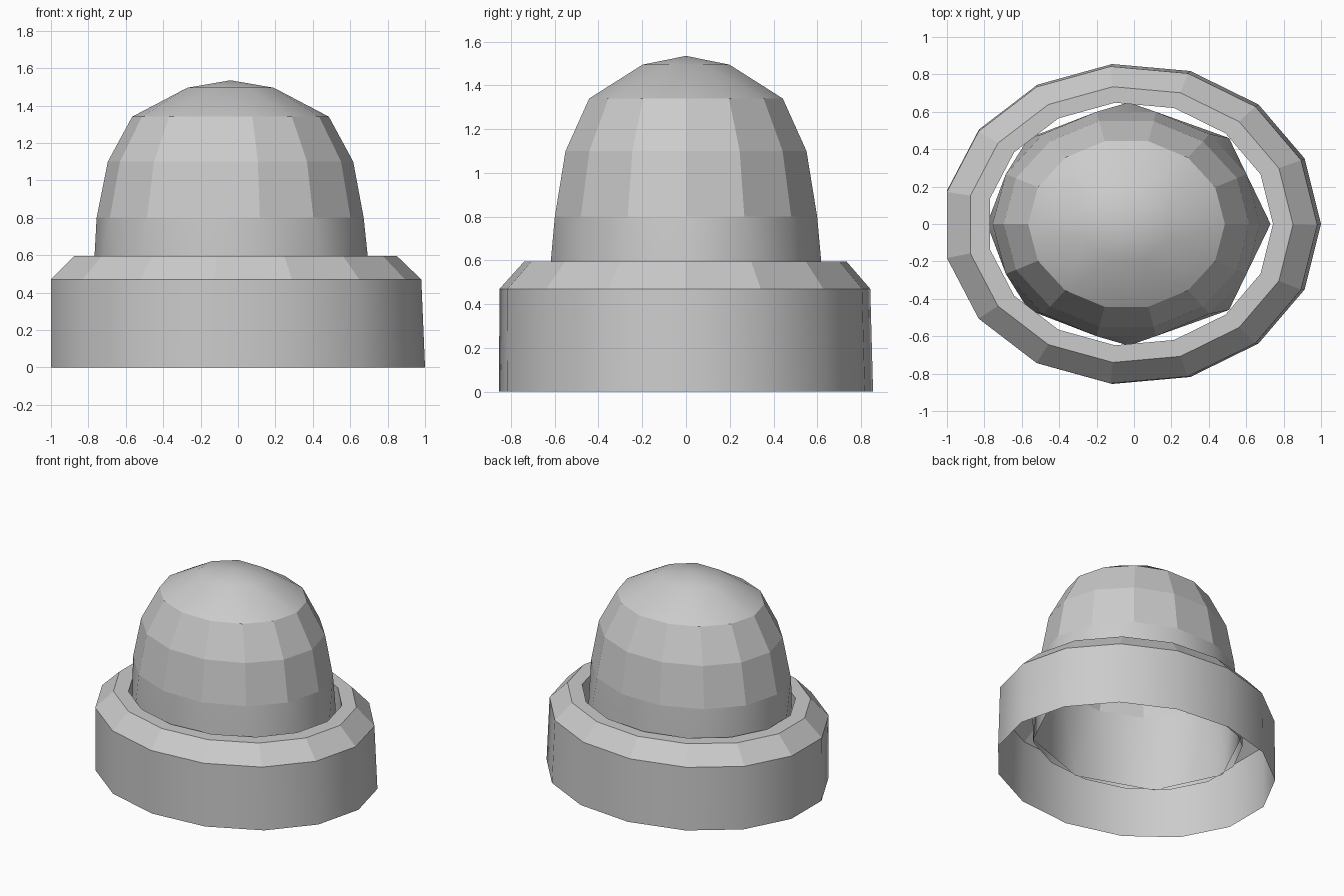
import bpy
import bmesh
from math import sin, cos, pi

if "Cube" in bpy.data.objects:
    bpy.data.objects.remove(bpy.data.objects["Cube"])


def ring(bm, n, rx, ry, z, cx=0.0, cy=0.0, half=False):
    """Elliptical loop of n vertices, stored with their angles (0..1)."""
    off = 0.5 / n if half else 0.0
    loop = []
    for i in range(n):
        t = i / n + off
        v = bm.verts.new((cx + rx * cos(2 * pi * t), cy + ry * sin(2 * pi * t), z))
        loop.append((t, v))
    return loop


def band(bm, a, b, smooth):
    """Join two loops; triangles where the counts or angles differ."""
    na, nb = len(a), len(b)
    faces = []
    if na == nb and abs(a[0][0] - b[0][0]) < 1e-6:
        for i in range(na):
            j = (i + 1) % na
            faces.append(bm.faces.new((a[i][1], a[j][1], b[j][1], b[i][1])))
    else:
        i = j = 0
        while i < na or j < nb:
            ta = a[0][0] + (i + 0.5) / na
            tb = b[0][0] + (j + 0.5) / nb
            va, vb = a[i % na][1], b[j % nb][1]
            if j >= nb or (i < na and ta <= tb):
                i += 1
                faces.append(bm.faces.new((va, a[i % na][1], vb)))
            else:
                j += 1
                faces.append(bm.faces.new((va, b[j % nb][1], vb)))
    for f in faces:
        f.smooth = smooth


def finish(bm, name):
    bmesh.ops.recalc_face_normals(bm, faces=bm.faces[:])
    for e in bm.edges:
        if len(e.link_faces) == 2:
            f, g = e.link_faces
            e.smooth = f.smooth == g.smooth
    mesh = bpy.data.meshes.new(name)
    bm.to_mesh(mesh)
    bm.free()
    obj = bpy.data.objects.new(name, mesh)
    bpy.context.collection.objects.link(obj)
    return obj


# Base collar: open underneath, chamfered rim, inner wall around the dome
bm = bmesh.new()
collar = [
    ring(bm, 15, 1.011, 0.86, 0.0, -0.011),
    ring(bm, 15, 1.001, 0.852, 0.47, -0.021, -0.005),
    ring(bm, 15, 0.872, 0.741, 0.595, -0.022, -0.003),
    ring(bm, 15, 0.765, 0.652, 0.595, -0.022),
    ring(bm, 15, 0.765, 0.652, 0.25, -0.022),
]
for k, smooth in enumerate((True, False, False, True)):
    band(bm, collar[k], collar[k + 1], smooth)
finish(bm, "base_collar")

# Dome: eight-sided open foot, fourteen-sided body, smooth cap
bm = bmesh.new()
dome = [
    ring(bm, 8, 0.758, 0.65, 0.25, -0.028),
    ring(bm, 14, 0.714, 0.615, 0.80, -0.042),
    ring(bm, 14, 0.656, 0.565, 1.10, -0.04),
    ring(bm, 14, 0.526, 0.454, 1.34, -0.04),
    ring(bm, 8, 0.25, 0.215, 1.495, -0.04, 0.0, True),
]
for k, smooth in enumerate((True, False, False, True)):
    band(bm, dome[k], dome[k + 1], smooth)
apex = bm.verts.new((-0.04, 0, 1.535))
top = [v for _, v in dome[-1]]
for i in range(8):
    bm.faces.new((top[i], top[(i + 1) % 8], apex)).smooth = True
finish(bm, "dome")
